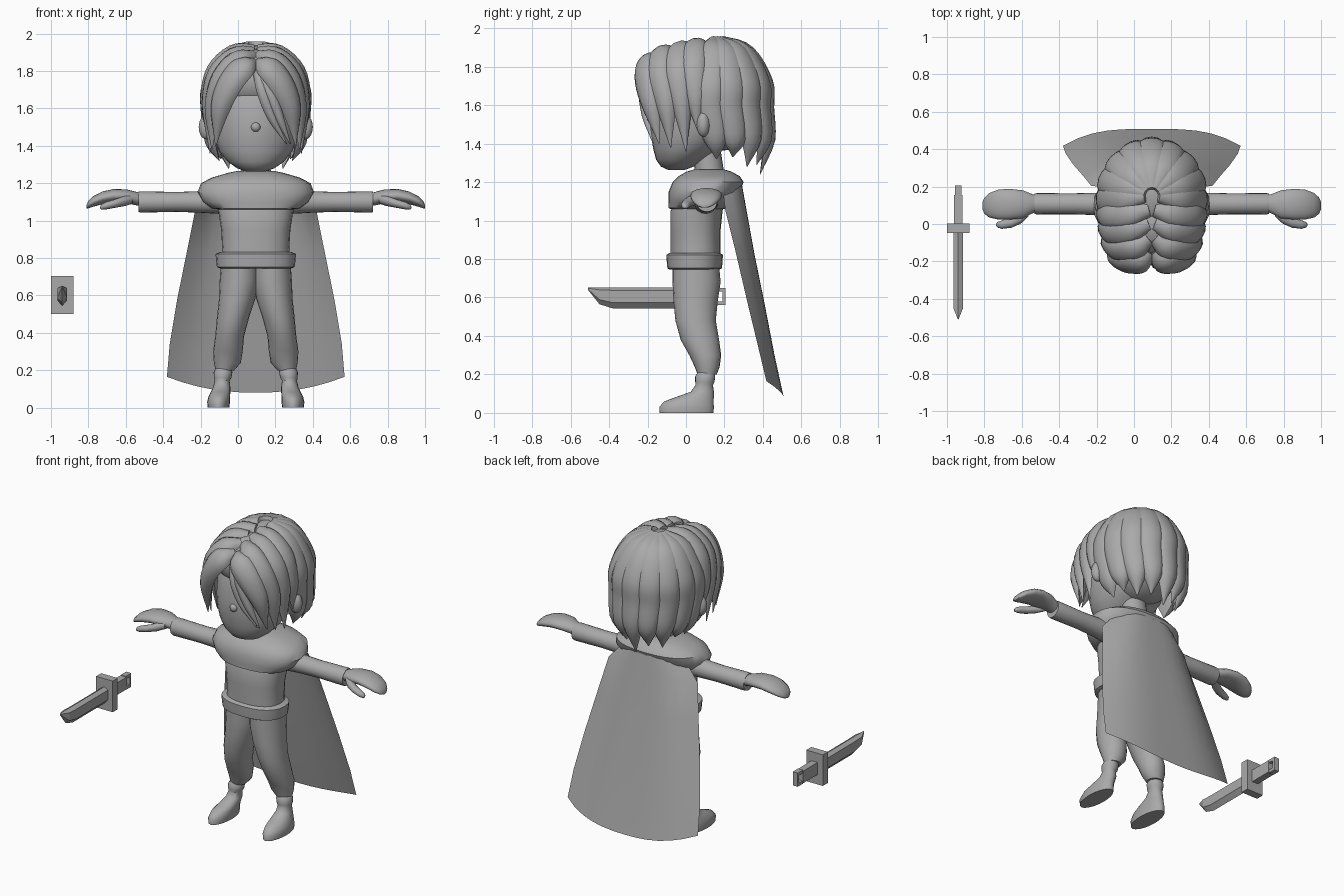
import bpy, bmesh, math
from mathutils import Vector

CX = 0.095  # the figure stands right of centre, the sword left of it
grey = bpy.data.materials.new("plain_grey")
grey.diffuse_color = (0.4, 0.4, 0.4, 1)


def finish(name, bm, angle=45, recalc=True):
    if recalc:
        bmesh.ops.recalc_face_normals(bm, faces=bm.faces)
    me = bpy.data.meshes.new(name)
    bm.to_mesh(me)
    bm.free()
    me.materials.append(grey)
    for p in me.polygons:
        p.use_smooth = True
    me.set_sharp_from_angle(angle=math.radians(angle))
    ob = bpy.data.objects.new(name, me)
    bpy.context.collection.objects.link(ob)
    return ob


def skin(bm, rings):
    loops = [[bm.verts.new(p) for p in r] for r in rings]
    n = len(loops[0])
    for a, b in zip(loops, loops[1:]):
        for i in range(n):
            j = (i + 1) % n
            bm.faces.new((a[i], a[j], b[j], b[i]))
    bm.faces.new(loops[0])
    bm.faces.new(loops[-1])


def tube(name, axis, rings, side=1, n=20, power=1.0):
    """Loft of ovals (x, y, z, half width, half depth) along an axis."""
    u, v = {"z": ((1, 0, 0), (0, 1, 0)), "x": ((0, 1, 0), (0, 0, 1)),
            "y": ((1, 0, 0), (0, 0, 1))}[axis]
    u, v = Vector(u), Vector(v)
    bm = bmesh.new()
    out = []
    for x, y, z, a, b in rings:
        c = Vector((CX + side * x, y, z))
        ring = []
        for i in range(n):
            t = 2 * math.pi * i / n
            co, si = math.cos(t), math.sin(t)
            ring.append(c + u * a * math.copysign(abs(co) ** power, co)
                        + v * b * math.copysign(abs(si) ** power, si))
        out.append(ring)
    skin(bm, out)
    return finish(name, bm)


def ball(name, c, r):
    bm = bmesh.new()
    bmesh.ops.create_uvsphere(bm, u_segments=24, v_segments=14, radius=1)
    for v in bm.verts:
        v.co = Vector(c) + Vector((v.co.x * r[0], v.co.y * r[1], v.co.z * r[2]))
    return finish(name, bm)


def spline(pts, steps=4):
    """Catmull-Rom points through a short path."""
    p = [Vector(q) for q in pts]
    p = [2 * p[0] - p[1]] + p + [2 * p[-1] - p[-2]]
    out = []
    for i in range(1, len(p) - 2):
        a, b, c, d = p[i - 1:i + 3]
        for k in range(steps):
            t = k / steps
            out.append(0.5 * (2 * b + (c - a) * t + (2 * a - 5 * b + 4 * c - d) * t * t
                              + (3 * b - a - 3 * c + d) * t ** 3))
    return out + [p[-2]]


def lock(name, pts, widths, centre, thick):
    """Hair lock: ridged lens section swept along a path, tapering to a tip."""
    path = spline(pts)
    w = [q.x for q in spline([(a, 0, 0) for a in widths])]
    rings = []
    for i, p in enumerate(path):
        t = (path[min(i + 1, len(path) - 1)] - path[max(i - 1, 0)]).normalized()
        o = p - Vector(centre)
        o = (o - t * o.dot(t)).normalized()
        s = t.cross(o)
        a = max(w[i], 0.003)
        h = thick * min(1, a / max(widths) * 1.3)
        rings.append([p + s * a * k + o * h * m for k, m in
                      ((1, -.6), (.85, .1), (.45, .5), (0, .62), (-.45, .5), (-.85, .1), (-1, -.6), (0, -.8))])
    bm = bmesh.new()
    skin(bm, rings)
    return finish(name, bm, 50)


def prism(name, profile, x, half):
    """Side profile of (y, z) points extruded along x."""
    bm = bmesh.new()
    skin(bm, [[Vector((x + d, y, z)) for y, z in profile] for d in (-half, half)])
    return finish(name, bm, 20)


# head, neck, ears and small nose
tube("head", "z", [(0, -.05, 1.262, .05, .04), (0, -.045, 1.28, .1, .085), (0, -.03, 1.315, .15, .125),
                   (0, 0, 1.37, .195, .17), (0, .03, 1.44, .222, .212), (0, .05, 1.52, .235, .235),
                   (0, .065, 1.62, .238, .235), (0, .08, 1.73, .22, .22), (0, .09, 1.83, .14, .14)], n=28)
tube("neck", "z", [(0, .13, 1.15, .1, .085), (0, .12, 1.27, .08, .075), (0, .1, 1.4, .08, .075)])
ball("nose", (CX, -.18, 1.5), (.025, .022, .025))
for s, n in ((-1, "left"), (1, "right")):
    ball(n + "_ear", (CX + s * .265, .09, 1.5), (.04, .035, .065))

# torso, belt and shoulder mantle
tube("shirt", "z", [(0, .05, .78, .185, .13), (0, .05, .86, .18, .13), (0, .05, .95, .185, .13),
                    (0, .055, 1.05, .2, .135), (0, .08, 1.12, .21, .13), (0, .1, 1.18, .16, .1)], n=24, power=.85)
tube("belt", "z", [(0, .045, .745, .19, .13), (0, .045, .752, .208, .142), (0, .045, .785, .212, .145),
                   (0, .045, .822, .215, .147), (0, .045, .832, .19, .13)], n=24, power=.85)
tube("mantle", "z", [(0, .06, 1.06, .2, .14), (0, .06, 1.065, .235, .15), (0, .075, 1.1, .285, .165),
                     (0, .095, 1.15, .312, .185), (0, .115, 1.2, .293, .185), (0, .12, 1.23, .235, .16),
                     (0, .12, 1.255, .15, .115), (0, .12, 1.265, .1, .08)], n=28, power=.85)

# limbs, mirrored about the body
for s, n in ((-1, "left"), (1, "right")):
    tube(n + "_trouser_leg", "z", [(.085, .05, .79, .1, .12), (.087, .055, .68, .106, .125), (.1, .05, .58, .097, .115),
                                   (.122, .05, .48, .086, .105), (.14, .072, .38, .077, .1), (.149, .1, .3, .079, .083),
                                   (.152, .11, .24, .072, .065), (.165, .11, .2, .05, .05)], s)
    tube(n + "_boot", "z", [(.172, .105, .21, .042, .045), (.175, .1, .19, .05, .052), (.177, .098, .16, .047, .05),
                            (.18, .095, .145, .04, .045), (.182, .085, .11, .046, .06), (.188, .05, .085, .052, .095),
                            (.195, .015, .06, .058, .128), (.199, .003, .03, .061, .142), (.199, .003, 0, .058, .14)], s)
    tube(n + "_sleeve", "x", [(.17, .1, 1.105, .07, .07), (.29, .107, 1.1, .06, .058), (.42, .108, 1.1, .056, .053),
                              (.615, .108, 1.1, .057, .057), (.628, .108, 1.1, .054, .054)], s)
    tube(n + "_hand", "x", [(.61, .11, 1.11, .042, .034), (.64, .108, 1.118, .052, .036), (.69, .105, 1.13, .075, .037),
                            (.76, .106, 1.133, .082, .036), (.82, .104, 1.122, .08, .034), (.87, .1, 1.102, .065, .028),
                            (.895, .098, 1.086, .043, .02), (.905, .098, 1.075, .02, .009)], s)
    tube(n + "_thumb", "x", [(.66, .07, 1.115, .03, .025), (.7, .035, 1.105, .033, .027), (.75, .008, 1.092, .028, .023),
                             (.8, -.003, 1.08, .023, .02), (.825, -.004, 1.073, .015, .014), (.832, -.004, 1.07, .005, .005)], s, 12)

# cape: one curved sheet (half width, edge y, middle y, edge z, middle z)
rows = [(.22, .19, .285, 1.17, 1.22), (.325, .205, .31, 1.05, 1.08), (.365, .255, .355, .85, .83),
        (.42, .318, .41, .58, .56), (.46, .376, .46, .34, .3), (.475, .418, .508, .165, .08)]
bm = bmesh.new()
grid = [[bm.verts.new((CX + k / 6 * h, m + (e - m) * abs(k / 6) ** 3 + .02 * (1 - abs(k / 6)) * (k / 6) ** 2,
                       zm + (ze - zm) * abs(k / 6) ** 2.2)) for k in range(-6, 7)]
        for h, e, m, ze, zm in rows]
for a, b in zip(grid, grid[1:]):
    for i in range(12):
        bm.faces.new((a[i], a[i + 1], b[i + 1], b[i]))
finish("cape", bm, recalc=False)

# hair: scalp masses
ball("back_hair_mass", (CX, .16, 1.65), (.262, .272, .29))
ball("front_hair_mass", (CX, 0, 1.75), (.24, .18, .165))

# hair: back locks fanned from the crown
C = Vector((CX, .15, 1.64))
R = Vector((.272, .285, .31))
for i in range(9):
    a = math.radians(-96 + 24 * i)
    f = abs(i - 4) / 4
    d = Vector((math.sin(a), math.cos(a), 0))
    pts = []
    for deg in (8, 40, 75, 100):
        t = math.radians(deg)
        q = d * math.sin(t) + Vector((0, 0, math.cos(t)))
        pts.append(C + Vector((q.x * R.x, q.y * R.y, q.z * R.z)))
    for k, z in ((.9, 1.42), (.72, 1.24 + .08 * f + .03 * (i % 2))):
        pts.append(Vector((C.x + d.x * R.x * k, C.y + d.y * R.y * k + .03, z)))
    lock("back_lock_%d" % (i + 1), pts, (.03, .085, .085, .08, .065, .002), (CX, .15, 1.6), .045)

# hair: side-swept front locks on both sides of the parting
front = [[(.015, -.15, 1.85), (.07, -.215, 1.83), (.145, -.225, 1.74), (.2, -.195, 1.6), (.215, -.14, 1.4)],
         [(.015, -.08, 1.89), (.1, -.145, 1.87), (.195, -.155, 1.76), (.24, -.115, 1.6), (.235, -.08, 1.38)],
         [(.015, 0, 1.91), (.12, -.04, 1.895), (.225, -.055, 1.79), (.26, -.03, 1.62), (.245, 0, 1.36)],
         [(.015, .08, 1.925), (.13, .05, 1.91), (.235, .04, 1.81), (.27, .05, 1.65), (.265, .06, 1.47)]]
for s, n in ((-1, "left"), (1, "right")):
    for i, p in enumerate(front):
        lock("%s_front_lock_%d" % (n, i + 1), [(CX + s * x, y, z) for x, y, z in p],
             (.04, .072, .075, .058, .002), (CX, .05, 1.62), .045)
for i, dx in enumerate((0, .04)):
    lock("face_lock_%d" % (i + 1), [(CX + .005, -.2, 1.8), (CX + .04 + dx, -.23, 1.69),
                                    (CX + .09 + dx, -.215, 1.55), (CX + .165 + dx * .5, -.175, 1.41)],
         (.02, .032, .025, .002), (CX, .05, 1.6), .025)

# sword: bevelled blade, guard, grip and ring pommel
SX = -.94
bm = bmesh.new()
skin(bm, [[Vector((SX + a, y, z)) for a, z in ((0, top), (.026, top - .015 * k), (.026, low + .03 * k),
                                               (0, low), (-.026, low + .03 * k), (-.026, top - .015 * k))]
          for y, top, low, k in ((-.03, .652, .543, 1), (-.38, .652, .543, 1), (-.45, .652, .565, .8))]
     + [[Vector((SX + a, -.51, z)) for a, z in ((0, .652), (.002, .648), (.002, .643), (0, .64), (-.002, .643), (-.002, .648))]])
finish("blade", bm, 20)


def box(name, y0, y1, z0, z1, half):
    prism(name, [(y0, z0), (y1, z0), (y1, z1), (y0, z1)], SX, half)


box("guard", -.048, .004, .5, .705, .06)
box("grip", 0, .155, .565, .645, .022)
box("pommel_top", .15, .205, .63, .65, .018)
box("pommel_bottom", .15, .205, .56, .58, .018)
box("pommel_end", .19, .205, .575, .635, .018)
